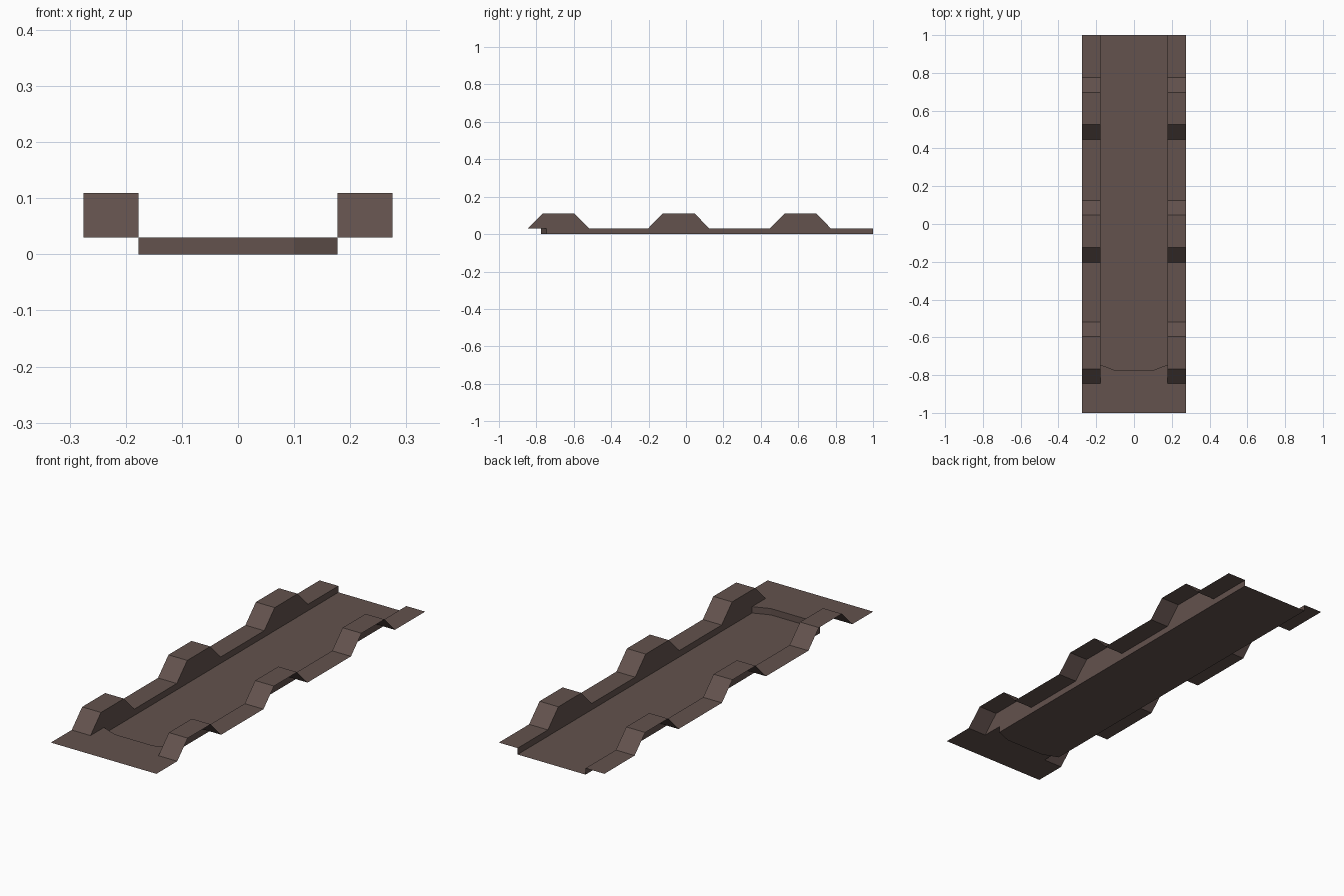
import bpy

if "Cube" in bpy.data.objects:
    bpy.data.objects.remove(bpy.data.objects["Cube"])

HALF, WALL, LIP, TOP = 0.275, 0.177, 0.03, 0.109
RAMP = 0.078

mat = bpy.data.materials.new("dark_brown")
mat.diffuse_color = (0.125, 0.085, 0.075, 1)
mat.use_nodes = True
mat.node_tree.nodes["Principled BSDF"].inputs["Base Color"].default_value = mat.diffuse_color


def make(name, verts, faces, mirror=False):
    me = bpy.data.meshes.new(name)
    me.from_pydata(verts, [], faces)
    me.materials.append(mat)
    ob = bpy.data.objects.new(name, me)
    bpy.context.collection.objects.link(ob)
    if mirror:
        ob.modifiers.new("mirror", 'MIRROR')
    return ob


def ribbon(name, a, b, mirror=False):
    """Strip of quads between two matching point rows."""
    n = len(a)
    faces = [(i, n + i, n + i + 1, i + 1) for i in range(n - 1)]
    return make(name, a + b, faces, mirror)


# side profile: flat lip with three raised trapezoid bumps
profile = [(-1.0, LIP)]
for start, end in ((-0.845, -0.518), (-0.203, 0.125), (0.448, 0.775)):
    profile += [(start, LIP), (start + RAMP, TOP), (end - RAMP, TOP), (end, LIP)]
profile.append((1.0, LIP))

# curved front edge of the sunken floor
curve = [(-WALL, -0.745), (-0.1, -0.775), (0.1, -0.775), (WALL, -0.745)]

# bumpy side rails, open on the outside
ribbon("side_rail",
       [(WALL, y, z) for y, z in profile],
       [(HALF, y, z) for y, z in profile], mirror=True)

# inner wall above the lip level, one panel per bump
verts = [(WALL, y, z) for y, z in profile[1:-1]]
make("bump_inner_wall", verts,
     [tuple(range(i, i + 4)) for i in (0, 4, 8)], mirror=True)

# low wall between floor and rail
y0 = curve[0][1]
make("channel_wall",
     [(WALL, y0, 0), (WALL, y0, LIP), (WALL, 1, LIP), (WALL, 1, 0)],
     [(0, 1, 2, 3)], mirror=True)

# sunken floor
make("channel_floor",
     [(x, y, 0) for x, y in curve] + [(WALL, 1, 0), (-WALL, 1, 0)],
     [tuple(range(6))])

# front plate between the rails, reaching the curved edge
make("front_plate",
     [(-WALL, -1, LIP), (WALL, -1, LIP)] + [(x, y, LIP) for x, y in reversed(curve)],
     [tuple(range(6))])

# step down from the front plate to the floor
ribbon("front_step",
       [(x, y, LIP) for x, y in reversed(curve)],
       [(x, y, 0) for x, y in reversed(curve)])
